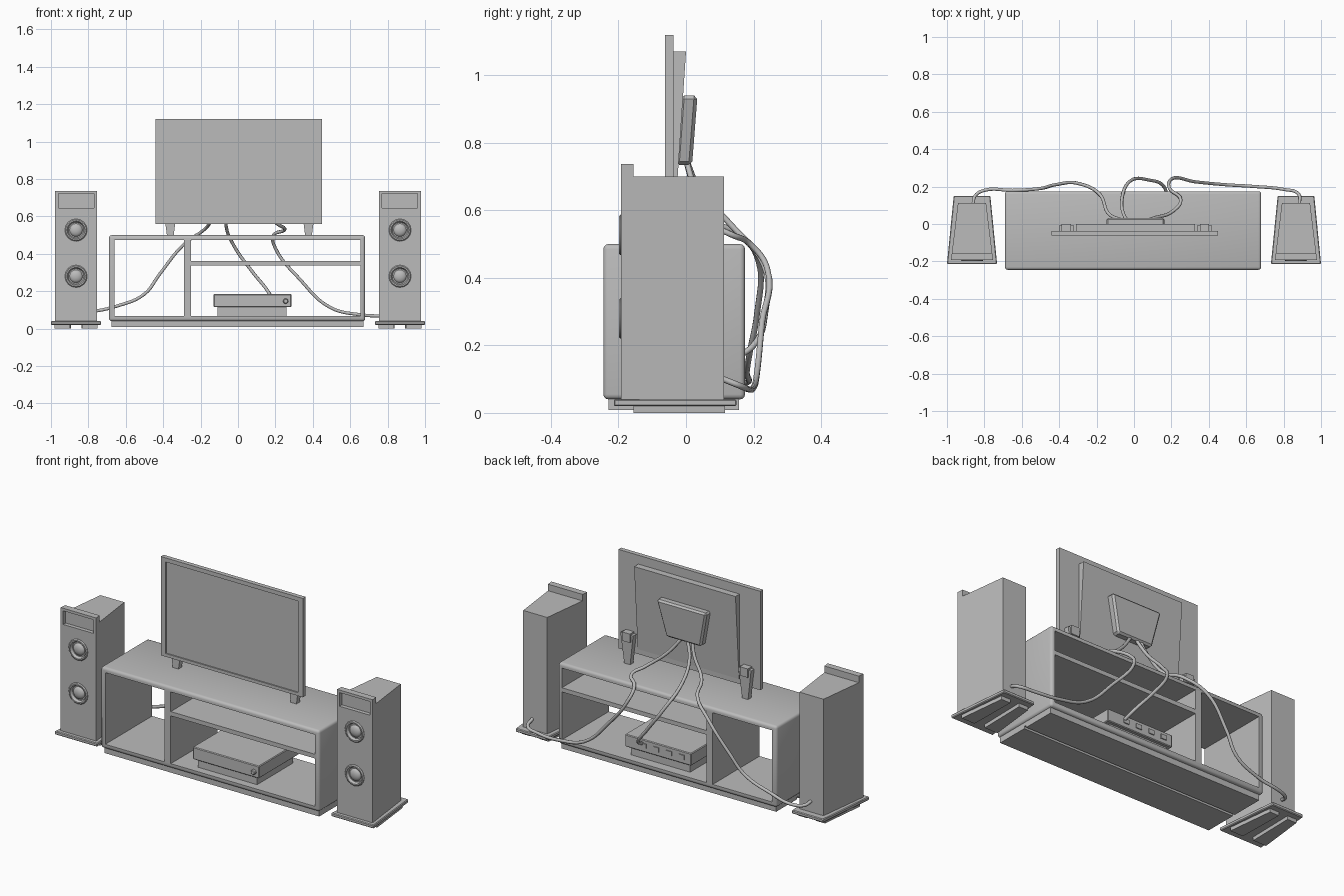
import bpy, bmesh, math
from mathutils import Vector

cube = bpy.data.objects.get("Cube")
if cube:
    bpy.data.objects.remove(cube, do_unlink=True)

grey = bpy.data.materials.new("plain grey")
grey.use_nodes = True
grey.diffuse_color = (0.5, 0.5, 0.5, 1)
grey.node_tree.nodes["Principled BSDF"].inputs["Base Color"].default_value = (0.5, 0.5, 0.5, 1)


def finish(name, bm):
    bmesh.ops.recalc_face_normals(bm, faces=bm.faces[:])
    mesh = bpy.data.meshes.new(name)
    bm.to_mesh(mesh)
    bm.free()
    mesh.materials.append(grey)
    obj = bpy.data.objects.new(name, mesh)
    bpy.context.collection.objects.link(obj)
    return obj


def activate(obj):
    bpy.ops.object.select_all(action='DESELECT')
    obj.select_set(True)
    bpy.context.view_layer.objects.active = obj


def smooth(obj):
    activate(obj)
    bpy.ops.object.shade_smooth_by_angle(angle=math.radians(40))


def solid(name, lower, upper):
    """Closed solid between two matching rings of points."""
    bm = bmesh.new()
    a = [bm.verts.new(p) for p in lower]
    b = [bm.verts.new(p) for p in upper]
    bm.faces.new(a[::-1])
    bm.faces.new(b)
    for i in range(len(a)):
        j = (i + 1) % len(a)
        bm.faces.new((a[i], a[j], b[j], b[i]))
    return finish(name, bm)


def ring(x0, x1, y0, y1, z):
    return [(x0, y0, z), (x1, y0, z), (x1, y1, z), (x0, y1, z)]


def box(name, x0, x1, y0, y1, z0, z1):
    return solid(name, ring(x0, x1, y0, y1, z0), ring(x0, x1, y0, y1, z1))


def wedge(name, cx, front, back, y0, y1, z0, z1):
    """Upright block whose half width changes from front to back."""
    pts = [(cx - front, y0), (cx + front, y0), (cx + back, y1), (cx - back, y1)]
    return solid(name, [(x, y, z0) for x, y in pts], [(x, y, z1) for x, y in pts])


def lathe(name, cx, cz, profile, sides=16):
    """Turn (radius, y) points around an axis running front to back."""
    bm = bmesh.new()
    rows = []
    for r, y in profile:
        angles = [math.tau * i / sides for i in range(sides)]
        rows.append([bm.verts.new((cx + r * math.cos(a), y, cz + r * math.sin(a))) for a in angles])
    for a, b in zip(rows, rows[1:]):
        for i in range(sides):
            j = (i + 1) % sides
            bm.faces.new((a[i], a[j], b[j], b[i]))
    bm.faces.new(rows[0])
    bm.faces.new(rows[-1])
    obj = finish(name, bm)
    smooth(obj)
    return obj


def bevel(obj, width, segments=1):
    activate(obj)
    mod = obj.modifiers.new("bevel", 'BEVEL')
    mod.width, mod.segments = width, segments
    bpy.ops.object.modifier_apply(modifier=mod.name)


def cut(obj, cutters):
    for c in cutters:
        activate(obj)
        mod = obj.modifiers.new("cut", 'BOOLEAN')
        mod.operation, mod.solver, mod.object = 'DIFFERENCE', 'EXACT', c
        bpy.ops.object.modifier_apply(modifier=mod.name)
        bpy.data.objects.remove(c, do_unlink=True)


def cable(name, points):
    curve = bpy.data.curves.new(name, 'CURVE')
    curve.dimensions = '3D'
    curve.bevel_depth, curve.bevel_resolution, curve.resolution_u = 0.009, 2, 6
    curve.use_fill_caps = True
    spline = curve.splines.new('BEZIER')
    spline.bezier_points.add(len(points) - 1)
    for bp, p in zip(spline.bezier_points, points):
        bp.co = Vector(p)
        bp.handle_left_type = bp.handle_right_type = 'AUTO'
    curve.materials.append(grey)
    obj = bpy.data.objects.new(name, curve)
    bpy.context.collection.objects.link(obj)


# Media cabinet: rounded shell with three open compartments
cabinet = box("cabinet", -0.69, 0.68, -0.245, 0.175, 0.04, 0.50)
bevel(cabinet, 0.015, 3)
cut(cabinet, [
    box("cutter_side", -0.66, -0.29, -0.4, 0.4, 0.067, 0.473),
    box("cutter_upper", -0.25, 0.655, -0.4, 0.4, 0.362, 0.473),
    box("cutter_lower", -0.25, 0.655, -0.4, 0.4, 0.067, 0.338),
])
smooth(cabinet)
box("plinth", -0.675, 0.67, -0.23, 0.157, 0.02, 0.042)
box("plinth_front_board", -0.675, 0.67, -0.23, -0.045, 0.008, 0.02)
box("plinth_back_board", -0.675, 0.67, -0.03, 0.157, 0.008, 0.02)

# Television panel with recessed screen
panel = box("tv_panel", -0.44, 0.45, -0.062, -0.037, 0.56, 1.12)
cut(panel, [box("cutter_screen", -0.41, 0.42, -0.1, -0.055, 0.578, 1.097)])
solid("tv_back_shell", ring(-0.31, 0.325, -0.04, -0.032, 0.59),
      ring(-0.31, 0.325, -0.04, 0.0, 1.07))
housing = solid("tv_rear_housing", ring(-0.105, 0.115, -0.03, 0.018, 0.735),
                ring(-0.15, 0.165, -0.015, 0.034, 0.94))
bevel(housing, 0.01)
for side, x in (("right", -0.362), ("left", 0.377)):
    solid("tv_foot_" + side, ring(x - 0.018, x + 0.018, -0.042, -0.012, 0.498),
          ring(x - 0.04, x + 0.04, -0.037, -0.008, 0.67))
    box("tv_foot_cap_" + side, x - 0.025, x + 0.025, -0.037, 0.0, 0.63, 0.68)

# Receiver box with knob and rear sockets
case = box("receiver_case", -0.13, 0.285, -0.22, 0.14, 0.115, 0.185)
bevel(case, 0.004)
box("receiver_base", -0.11, 0.26, -0.20, 0.12, 0.065, 0.115)
lathe("receiver_knob", 0.255, 0.147, [(0.014, -0.218), (0.014, -0.23), (0.01, -0.234)])
for i in range(4):
    x = -0.09 + i * 0.08
    box("receiver_socket", x, x + 0.035, 0.138, 0.145, 0.14, 0.165)

# Matching floor speakers
woofer = [(0.06, -0.185), (0.06, -0.194), (0.055, -0.199), (0.048, -0.199), (0.038, -0.178),
          (0.037, -0.178), (0.034, -0.188), (0.024, -0.195), (0.01, -0.199)]
for side, s in (("right", -1), ("left", 1)):
    cx = 0.866 * s
    wedge("speaker_body_" + side, cx, 0.108, 0.075, -0.156, 0.113, 0.038, 0.70)
    baffle = wedge("speaker_baffle_" + side, cx, 0.112, 0.108, -0.192, -0.156, 0.038, 0.737)
    cut(baffle, [box("cutter_vent", cx - 0.095, cx + 0.095, -0.3, -0.17, 0.645, 0.722)]
        + [lathe("cutter_hole", cx, z, [(0.05, -0.3), (0.05, -0.172)]) for z in (0.527, 0.28)])
    for name, z in (("upper", 0.527), ("lower", 0.28)):
        lathe(f"{name}_woofer_{side}", cx, z, woofer)
    base = wedge("speaker_base_" + side, cx, 0.134, 0.098, -0.214, 0.15, 0.02, 0.04)
    bevel(base, 0.004)
    for d in (-1, 1):
        pts = [(cx + d * x, y) for x, y in
               ((0.033, -0.155), (0.115, -0.155), (0.085, 0.115), (0.028, 0.115))]
        solid("speaker_foot_" + side, [(x, y, 0) for x, y in pts], [(x, y, 0.022) for x, y in pts])

# Cables hanging from the television
cable("cable_right_speaker", [
    (-0.04, 0.0, 0.75), (-0.065, 0.02, 0.68), (-0.14, 0.06, 0.58), (-0.18, 0.155, 0.53),
    (-0.29, 0.215, 0.45), (-0.42, 0.21, 0.29), (-0.5, 0.19, 0.185), (-0.65, 0.18, 0.12),
    (-0.80, 0.18, 0.09), (-0.85, 0.15, 0.09), (-0.86, 0.11, 0.10)])
cable("cable_receiver", [
    (-0.01, 0.0, 0.75), (-0.05, 0.04, 0.66), (-0.065, 0.13, 0.56), (-0.02, 0.23, 0.44),
    (0.08, 0.235, 0.30), (0.16, 0.20, 0.20), (0.18, 0.13, 0.155)])
cable("cable_left_speaker", [
    (0.02, 0.0, 0.75), (0.1, 0.03, 0.65), (0.21, 0.07, 0.56), (0.25, 0.13, 0.53),
    (0.19, 0.19, 0.50), (0.2, 0.24, 0.43), (0.33, 0.225, 0.265), (0.49, 0.21, 0.115),
    (0.65, 0.20, 0.075), (0.80, 0.185, 0.07), (0.88, 0.16, 0.08), (0.885, 0.11, 0.10)])
